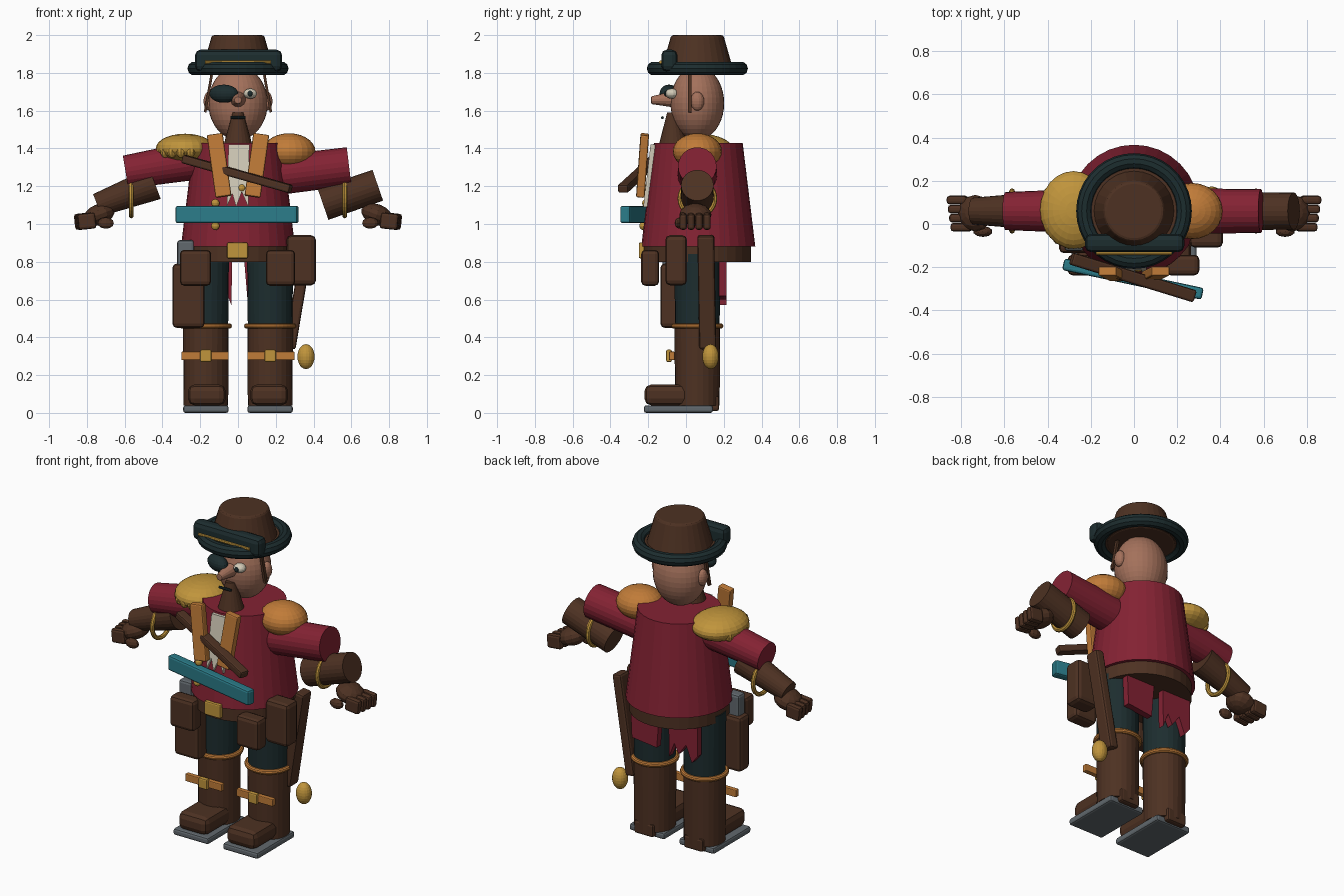
import bpy, bmesh, math
from mathutils import Vector, Matrix, Euler

if "Cube" in bpy.data.objects:
    bpy.data.objects.remove(bpy.data.objects["Cube"])

COLOURS = {
    "red": (0.23, 0.016, 0.033), "brown": (0.075, 0.031, 0.016),
    "dark": (0.012, 0.026, 0.028), "teal": (0.024, 0.2, 0.25),
    "gold": (0.53, 0.3, 0.045), "orange": (0.53, 0.2, 0.04),
    "skin": (0.37, 0.165, 0.105), "grey": (0.12, 0.14, 0.155),
    "cream": (0.65, 0.6, 0.48),
}
MATS = {}
for n, c in COLOURS.items():
    MATS[n] = bpy.data.materials.new(n)
    MATS[n].diffuse_color = (*c, 1)

CY = 0.06  # body axis in y


def finish(name, bm, col, bevel=0.0):
    bmesh.ops.recalc_face_normals(bm, faces=bm.faces)
    me = bpy.data.meshes.new(name)
    bm.to_mesh(me)
    bm.free()
    me.materials.append(MATS[col])
    ob = bpy.data.objects.new(name, me)
    bpy.context.collection.objects.link(ob)
    if bevel:
        m = ob.modifiers.new("bevel", "BEVEL")
        m.width, m.segments = bevel, 2
    return ob


def place(loc, rot=(0, 0, 0), size=(1, 1, 1)):
    r = Euler([math.radians(a) for a in rot]).to_matrix().to_4x4()
    return Matrix.Translation(loc) @ r @ Matrix.Diagonal((*size, 1))


def box(name, col, loc, size, rot=(0, 0, 0), bevel=0.0):
    bm = bmesh.new()
    bmesh.ops.create_cube(bm, size=1, matrix=place(loc, rot, size))
    return finish(name, bm, col, bevel)


def ball(name, col, loc, radii, rot=(0, 0, 0), seg=24, rings=14):
    bm = bmesh.new()
    bmesh.ops.create_uvsphere(bm, u_segments=seg, v_segments=rings, radius=1,
                              matrix=place(loc, rot, radii))
    return finish(name, bm, col)


def along(a, b):
    a, b = Vector(a), Vector(b)
    d = b - a
    return Matrix.Translation((a + b) / 2) @ d.to_track_quat('Z', 'Y').to_matrix().to_4x4(), d.length


def cone(name, col, a, b, r1, r2, seg=24, bevel=0.0):
    m, length = along(a, b)
    bm = bmesh.new()
    bmesh.ops.create_cone(bm, cap_ends=True, segments=seg, radius1=r1, radius2=r2,
                          depth=length, matrix=m)
    return finish(name, bm, col, bevel)


def ring(name, col, loc, major, minor, rot=(0, 0, 0), seg=36, sides=10):
    bm = bmesh.new()
    m = place(loc, rot)
    rows = []
    for i in range(seg):
        t = 2 * math.pi * i / seg
        rows.append([bm.verts.new(m @ Vector((
            (major + minor * math.cos(p)) * math.cos(t),
            (major + minor * math.cos(p)) * math.sin(t), minor * math.sin(p))))
            for p in [2 * math.pi * j / sides for j in range(sides)]])
    for i in range(seg):
        for j in range(sides):
            k, l = (i + 1) % seg, (j + 1) % sides
            bm.faces.new((rows[i][j], rows[k][j], rows[k][l], rows[i][l]))
    return finish(name, bm, col)


def panel(name, col, outline, y, thick, lean=0.0):
    """Extruded x-z outline; lean shifts y with height above z = 0.88."""
    bm = bmesh.new()
    f = bm.faces.new([bm.verts.new((x, y + lean * (z - 0.88), z)) for x, z in outline])
    ext = bmesh.ops.extrude_face_region(bm, geom=[f])
    bmesh.ops.translate(bm, vec=(0, thick, 0),
                        verts=[v for v in ext["geom"] if isinstance(v, bmesh.types.BMVert)])
    return finish(name, bm, col)


# Coat, belt and shirt
cone("coat", "red", (0, 0.065, 0.88), (0, 0.065, 1.43), 0.302, 0.235, 32)
cone("belt", "brown", (0, CY, 0.80), (0, CY, 0.885), 0.285, 0.285, 32)
box("belt_buckle", "gold", (-0.003, -0.235, 0.86), (0.11, 0.03, 0.085), bevel=0.008)
panel("shirt", "cream", [(-0.05, 1.42), (-0.06, 1.09), (-0.03, 1.16), (-0.01, 1.09), (0.02, 1.17),
                         (0.055, 1.09), (0.06, 1.42)], -0.25, 0.03, 0.115)
for i, (x, z) in enumerate([(-0.12, 1.11), (-0.12, 0.99), (0.02, 1.19)]):
    ball(f"coat_button_{i}", "gold", (x, -0.275 + 0.12 * (z - 0.88) + 0.035, z), (0.022, 0.02, 0.022), seg=12, rings=8)
box("sash", "teal", (-0.005, -0.255, 1.05), (0.66, 0.055, 0.092), (0, 0, -12), 0.012)
m, L = along((-0.29, -0.16, 1.345), (0.28, -0.335, 1.185))
bar = box("chest_bar", "brown", (0, 0, 0), (0.058, 0.045, L), bevel=0.01)
bar.data.transform(m)

# Coat tails
panel("tail_plain", "red", [(0.03, 0.84), (0.23, 0.84), (0.22, 0.62), (0.05, 0.60)], 0.175, 0.04)
panel("tail_torn", "red", [(-0.03, 0.84), (-0.23, 0.84), (-0.23, 0.62), (-0.19, 0.57), (-0.15, 0.67),
                           (-0.10, 0.60), (-0.07, 0.66), (-0.035, 0.57)], 0.175, 0.04)

for s, side in ((-1, "left"), (1, "right")):
    n = lambda part: f"{part}_{side}"
    x = 0.17 * s
    # Lapels
    box(n("lapel"), "orange", (0.1 * s, -0.23, 1.31), (0.085, 0.045, 0.335), (-4, 8 * s, 0), 0.008)
    # Legs and boots
    cone(n("trouser"), "dark", (x, CY, 0.45), (x, CY, 0.84), 0.118, 0.122)
    cone(n("boot_shaft"), "brown", (x, CY, 0.04), (x, CY, 0.46), 0.118, 0.121)
    ring(n("boot_cuff"), "orange", (x, CY, 0.46), 0.123, 0.015)
    box(n("boot_foot"), "brown", (0.165 * s, -0.06, 0.095), (0.2, 0.32, 0.11), bevel=0.035)
    box(n("boot_heel"), "brown", (x, 0.13, 0.05), (0.13, 0.09, 0.08), bevel=0.012)
    box(n("sole"), "grey", (x, -0.04, 0.02), (0.24, 0.365, 0.04), bevel=0.012)
    box(n("boot_strap"), "orange", (x + 0.005 * s, -0.075, 0.302), (0.25, 0.03, 0.045), bevel=0.005)
    box(n("boot_buckle"), "gold", (x, -0.09, 0.302), (0.06, 0.03, 0.065), bevel=0.008)
    # Hands
    ball(n("palm"), "brown", (0.735 * s, 0.05, 1.05), (0.085, 0.085, 0.055), (0, 20 * s, 0), 12, 8)
    ball(n("thumb"), "brown", (0.70 * s, -0.035, 1.005), (0.045, 0.025, 0.03), seg=10, rings=6)
    for i in range(4):
        box(n(f"finger_{i}"), "brown", ((0.8 + 0.006 * i) * s, -0.015 + 0.042 * i, 1.015),
            (0.095, 0.04, 0.085), (0, 6 * s, 0), 0.014)
    # Ears and hat cord
    ball(n("ear"), "skin", (0.155 * s, CY, 1.65), (0.028, 0.036, 0.05), seg=14, rings=10)
    box(n("hat_cord"), "brown", (0.157 * s, 0.02, 1.69), (0.014, 0.02, 0.2), (0, -10 * s, 0))
    # Cuff ring
    ring(n("wrist_ring"), "gold", (0.565 * s, CY, 1.135), 0.092, 0.013, (0, 90, 0), 28, 8)

# Arms
cone("upper_arm_left", "red", (-0.18, CY, 1.345), (-0.595, CY, 1.275), 0.105, 0.088)
cone("upper_arm_right", "red", (0.18, CY, 1.255), (0.588, CY, 1.305), 0.105, 0.102)
cone("forearm_left", "brown", (-0.44, CY, 1.215), (-0.745, CY, 1.1), 0.088, 0.062)
cone("forearm_right", "brown", (0.45, CY, 1.105), (0.74, CY, 1.205), 0.088, 0.086)

# Shoulder pads
ball("shoulder_pad_right", "orange", (0.27, CY, 1.385), (0.14, 0.13, 0.095))
ball("shoulder_pad_left", "gold", (-0.28, 0.065, 1.4), (0.155, 0.18, 0.078))
ball("shoulder_cap_left", "orange", (-0.27, CY, 1.385), (0.135, 0.125, 0.088))
for i in range(7):
    t = math.radians(150 + 22 * i)
    ball(f"pad_bead_{i}", "gold", (-0.28 + 0.13 * math.cos(t), 0.065 + 0.155 * math.sin(t), 1.385),
         (0.028, 0.028, 0.035), seg=10, rings=6)

# Head and face
ball("head", "skin", (0, CY, 1.64), (0.157, 0.142, 0.195), seg=32, rings=20)
cone("nose", "skin", (0, -0.07, 1.66), (0, -0.185, 1.655), 0.042, 0.02, 14, 0.006)
ball("eyepatch", "dark", (-0.075, -0.09, 1.69), (0.08, 0.045, 0.048), (0, 0, -20), 18, 10)
ball("eye", "cream", (0.065, -0.075, 1.69), (0.036, 0.035, 0.027), seg=14, rings=10)
ball("pupil", "dark", (0.064, -0.105, 1.69), (0.014, 0.012, 0.016), seg=10, rings=8)
cone("beard", "brown", (0, -0.068, 1.42), (0, -0.072, 1.59), 0.076, 0.028, 20)
cone("mouth", "dark", (-0.04, -0.125, 1.563), (0.04, -0.125, 1.563), 0.008, 0.008, 8)

# Hat
cone("hat_crown", "brown", (0, CY, 1.8), (0, CY, 2.0), 0.195, 0.138, 28, 0.012)
cone("hat_brim", "brown", (0, CY, 1.805), (0, CY, 1.835), 0.235, 0.235, 32)
ring("brim_roll", "dark", (0, CY, 1.823), 0.231, 0.037)
box("hat_flap", "dark", (0.003, -0.088, 1.865), (0.46, 0.085, 0.115), bevel=0.028)
cone("flap_trim", "gold", (-0.175, -0.134, 1.857), (0.175, -0.134, 1.857), 0.009, 0.009, 8)

# Belt pouches, case and scabbard
box("pouch_front_left", "brown", (-0.225, -0.19, 0.768), (0.165, 0.095, 0.19), bevel=0.022)
box("pouch_front_right", "brown", (0.225, -0.19, 0.768), (0.155, 0.095, 0.19), bevel=0.022)
box("pouch_side_right", "brown", (0.335, -0.052, 0.808), (0.155, 0.115, 0.265), bevel=0.025)
box("pouch_long_left", "brown", (-0.262, -0.085, 0.62), (0.17, 0.1, 0.34), bevel=0.022)
box("belt_case", "grey", (-0.277, -0.09, 0.84), (0.09, 0.07, 0.15), bevel=0.015)
m, L = along((0.375, 0.105, 0.94), (0.275, 0.118, 0.34))
scab = box("scabbard", "brown", (0, 0, 0), (0.06, 0.09, L), bevel=0.014)
scab.data.transform(Matrix.Translation((0.325, 0.11, 0.64)) @ Euler((math.radians(1), math.radians(9.5), 0)).to_matrix().to_4x4())
ball("scabbard_tip", "gold", (0.36, 0.13, 0.298), (0.046, 0.044, 0.066), seg=18, rings=12)

for m in bpy.data.materials:
    if m.users and not m.is_grease_pencil:
        m.use_nodes = True
        m.node_tree.nodes["Principled BSDF"].inputs["Base Color"].default_value = m.diffuse_color
